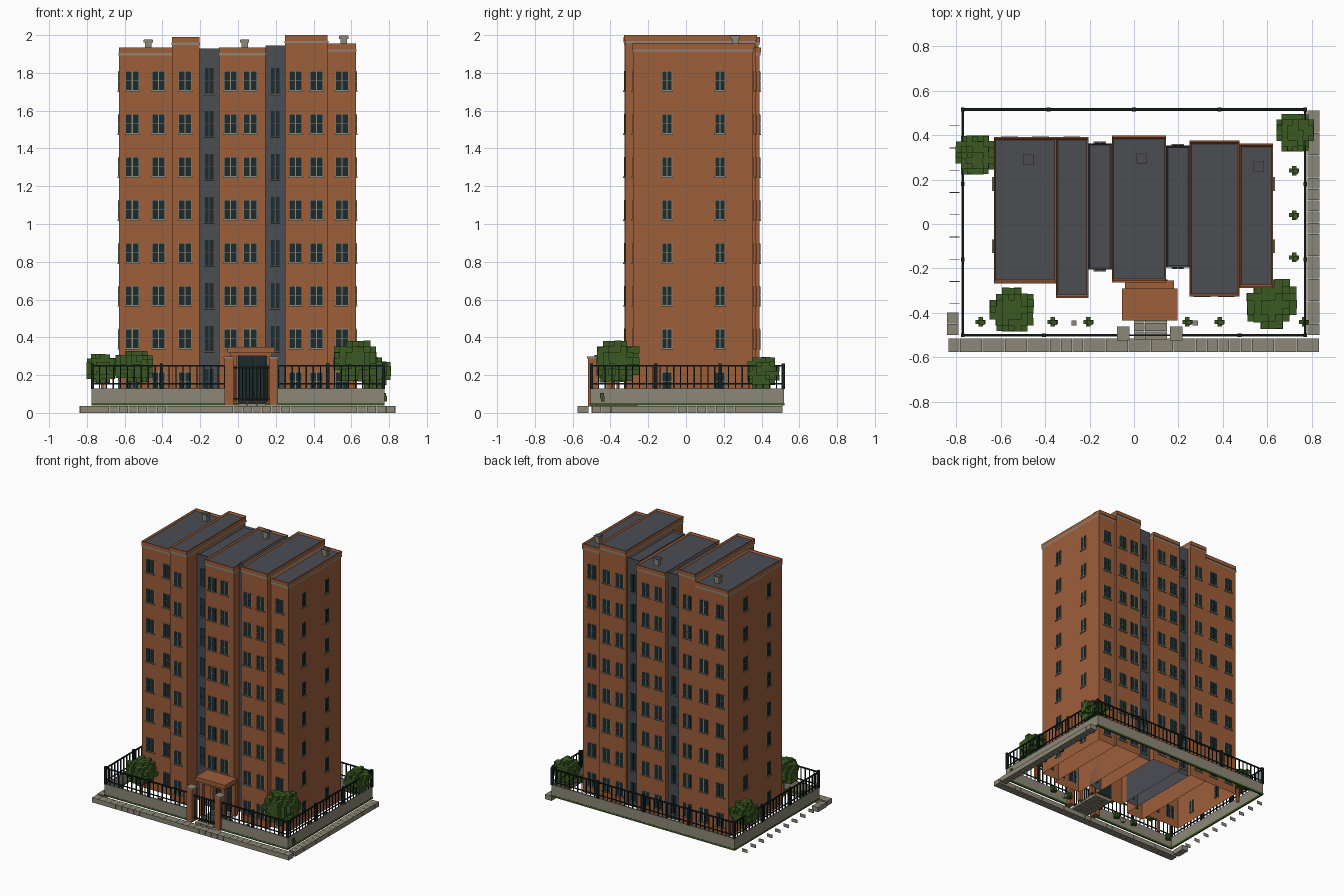
import bpy, bmesh, random
from mathutils import Matrix, Vector

random.seed(4)
cube = bpy.data.objects.get("Cube")
if cube:
    bpy.data.objects.remove(cube, do_unlink=True)


def material(name, *rgb):
    m = bpy.data.materials.new(name)
    m.use_nodes = True
    m.diffuse_color = (*rgb, 1)
    m.node_tree.nodes["Principled BSDF"].inputs["Base Color"].default_value = (*rgb, 1)
    return m


BRICK = material("brick", .34, .112, .042)
SLATE = material("slate", .07, .075, .086)
STONE = material("stone", .265, .245, .185)
GLASS = material("dark_glass", .012, .024, .026)
IRON = material("iron", .008, .014, .016)
LEAF = material("leaf", .042, .102, .016)
GLASS_I, STONE_I = 0, 1


def box(bm, x0, x1, y0, y1, z0, z1, mat=0):
    size = (x1 - x0, y1 - y0, z1 - z0)
    mid = Vector((x0 + x1, y0 + y1, z0 + z1)) / 2
    verts = bmesh.ops.create_cube(bm, size=1, matrix=Matrix.Translation(mid) @ Matrix.Diagonal((*size, 1)))["verts"]
    for f in {f for v in verts for f in v.link_faces}:
        f.material_index = mat
    return verts


def block(bm, x, y, z, sx, sy, sz, mat=0):
    return box(bm, x - sx / 2, x + sx / 2, y - sy / 2, y + sy / 2, z - sz / 2, z + sz / 2, mat)


def finish(name, bm, *mats):
    mesh = bpy.data.meshes.new(name)
    bm.to_mesh(mesh)
    bm.free()
    for m in mats:
        mesh.materials.append(m)
    ob = bpy.data.objects.new(name, mesh)
    bpy.context.scene.collection.objects.link(ob)
    return ob


# Building bays: name, x range, y range, height, wall material, window columns
BASE = .05
BAYS = [
    ("west_wing", -.63, -.35, -.26, .385, 1.935, BRICK, (-.56, -.42)),
    ("west_tower", -.35, -.205, -.325, .385, 1.99, BRICK, (-.28,)),
    ("west_recess", -.205, -.10, -.205, .362, 1.93, SLATE, (-.153,)),
    ("centre_bay", -.10, .145, -.255, .39, 1.935, BRICK, (-.04, .065)),
    ("east_recess", .145, .25, -.195, .352, 1.945, SLATE, (.197,)),
    ("east_tower", .25, .475, -.32, .368, 2.0, BRICK, (.305, .415)),
    ("east_wing", .475, .625, -.28, .355, 1.955, BRICK, (.55,)),
]
ROWS = [.166 + .2275 * i for i in range(8)]


def facade_box(bm, axis, side, plane, u0, u1, d0, d1, z0, z1, mat):
    """Box on a wall: u runs along the wall, d outward from it."""
    a, b = sorted((plane + side * d0, plane + side * d1))
    if axis == "y":
        box(bm, u0, u1, a, b, z0, z1, mat)
    else:
        box(bm, a, b, u0, u1, z0, z1, mat)


def window(bm, axis, side, plane, u, z, w, h, framed=True):
    def put(u0, u1, d0, d1, z0, z1, mat):
        facade_box(bm, axis, side, plane, u + u0, u + u1, d0, d1, z + z0, z + z1, mat)
    if framed:
        put(-w / 2, w / 2, -.002, .002, -h / 2, h / 2, STONE_I)
    t = .003
    for s in (-1, 1):
        for v in (-1, 1):
            u0, u1 = sorted((s * t, s * (w / 2 - t)))
            z0, z1 = sorted((v * .0015, v * (h / 2 - t)))
            put(u0, u1, -.004, .004, z0, z1, GLASS_I)
    put(-w / 2 - .003, w / 2 + .003, 0, .008, -h / 2 - .007, -h / 2, STONE_I)


windows = bmesh.new()
cornice = bmesh.new()
for name, x0, x1, y0, y1, top, wall, columns in BAYS:
    # Hollow shell with a sunken roof behind a low parapet
    bm = bmesh.new()
    box(bm, x0, x1, y0, y1, BASE, top)
    bm.faces.ensure_lookup_table()
    floor = min(bm.faces, key=lambda f: f.calc_center_median().z)
    roof = max(bm.faces, key=lambda f: f.calc_center_median().z)
    bmesh.ops.inset_region(bm, faces=[roof], thickness=.011)
    bmesh.ops.translate(bm, verts=roof.verts, vec=(0, 0, -.012))
    roof.material_index = 1
    bmesh.ops.delete(bm, geom=[floor], context="FACES_ONLY")
    finish(name, bm, wall, SLATE)
    # Windows on front and back
    tall = wall is SLATE
    for u in columns:
        for z in ROWS:
            for side, plane in ((-1, y0), (1, y1)):
                if name == "centre_bay" and side < 0 and z < .3:
                    continue
                window(windows, "y", side, plane, u, z, .05 if tall else .07,
                       .14 if tall else .104, not tall)
    # Cornice strip and brick cap lip
    if not tall:
        box(cornice, x0 - .003, x1 + .003, y0 - .004, y1 + .004, top - .043, top - .03, 0)
        for s, y in ((-1, y0), (1, y1)):
            facade_box(cornice, "y", s, y, x0, x1, 0, .007, top - .028, top, 1)

# Windows on the two end walls
for side, plane in ((-1, -.63), (1, .625)):
    for y in (-.10, .18):
        for z in ROWS:
            window(windows, "x", side, plane, y, z, .055, .104)
finish("windows", windows, GLASS, STONE)

# Hollow out the cornice bands so they do not cover the open shells
caps = [f for f in cornice.faces if f.material_index == 0 and abs(f.normal.z) > .9]
bmesh.ops.delete(cornice, geom=caps, context="FACES_ONLY")
finish("cornices", cornice, STONE, BRICK)

# Roof vents
bm = bmesh.new()
for x, y, z in ((-.475, .29, 1.975), (.035, .295, 1.975), (.56, .26, 1.995)):
    block(bm, x, y, z - .03, .034, .034, .06)
    block(bm, x, y, z - .008, .048, .048, .014)
    block(bm, x, y, z, .044, .044, .004, 1)
finish("roof_vents", bm, STONE, SLATE)

# Entrance: door, porch walls, canopy, steps
bm = bmesh.new()
box(bm, 0, .15, -.263, -.25, .06, .30)
for x in (0, .071, .142):
    box(bm, x, x + .008, -.268, -.26, .06, .30, 1)
finish("entrance_door", bm, GLASS, IRON)
bm = bmesh.new()
box(bm, -.055, .195, -.435, -.29, .318, .35)
box(bm, -.04, .18, -.42, -.255, .30, .318)
for x in (-.035, .15):
    box(bm, x, x + .028, -.42, -.39, BASE, .30)
    box(bm, x, x + .028, -.29, -.255, BASE, .30)
finish("porch", bm, BRICK)
bm = bmesh.new()
for i in range(7):
    for x in (0, .05, .10):
        box(bm, x, x + .048, -.52 + i * .038, -.484 + i * .038, .035, .05 + .002 * i)
finish("entrance_path", bm, STONE)

# Gate pillars and gate
bm = bmesh.new()
for x in (-.048, .19):
    block(bm, x, -.492, .165, .046, .056, .25)
    block(bm, x, -.492, .293, .056, .064, .012, 1)
finish("gate_pillars", bm, BRICK, STONE)
bm = bmesh.new()
for i in range(10):
    block(bm, -.015 + i * .0192, -.5, .155, .006, .006, .19)
for z in (.075, .24):
    box(bm, -.025, .167, -.504, -.496, z - .004, z + .004)
finish("gate", bm, IRON)

# Boundary: grass strip, low wall, iron railing
X, Y0, Y1 = .77, -.5, .515
RUNS = [(-X, Y0, -.07, Y0), (.213, Y0, X, Y0), (-X, Y1, X, Y1), (-X, Y0, -X, Y1), (X, Y0, X, Y1)]
grass, wall, rail = bmesh.new(), bmesh.new(), bmesh.new()
for xa, ya, xb, yb in RUNS:
    def strip(bm, t, z0, z1):
        box(bm, xa - t, xb + t, ya - t, yb + t, z0, z1)
    strip(grass, .006, .038, .052)
    strip(wall, .005, .05, .13)
    strip(rail, .003, .150, .157)
    strip(rail, .004, .245, .254)
    a, b = Vector((xa, ya)), Vector((xb, yb))
    n = round((b - a).length / .036)
    for i in range(n + 1):
        p = a.lerp(b, i / n)
        block(rail, p.x, p.y, .19, .006, .006, .125)
POSTS = [(x, y) for x in (-X, X) for y in (Y0, -.16, .18, Y1)]
POSTS += [(x, Y1) for x in (-.385, 0, .385)] + [(-.405, Y0), (.475, Y0)]
for x, y in POSTS:
    block(rail, x, y, .195, .017, .017, .135)
finish("grass_strip", grass, LEAF)
finish("boundary_wall", wall, STONE)
finish("railing", rail, IRON)

# Pavement slabs
bm = bmesh.new()
for i in range(33):
    x = -.833 + i * .0505
    box(bm, x, x + .049, -.575, -.515, 0, .036)
for i in range(20):
    y = -.498 + i * .0505
    box(bm, .78, .835, y, y + .049, 0, .036)
for y in (-.5, -.448):
    box(bm, -.84, -.79, y, y + .05, 0, .036)
for i in range(9):
    box(bm, -.83, -.785, -.36 + i * .1, -.357 + i * .1, .005, .03)
finish("pavement", bm, STONE)

# Trees: stepped clusters of leaf cubes on short trunks
TREES = [("front_left_tree", -.55, -.385, .245, .088, .075),
         ("front_right_tree", .62, -.36, .275, .10, .10),
         ("back_right_tree", .725, .41, .21, .075, .08),
         ("back_left_tree", -.715, .31, .235, .078, .07)]
for name, x, y, z, r, rz in TREES:
    bm = bmesh.new()
    step = r / 3.2
    for i in range(-3, 4):
        for j in range(-3, 4):
            for k in range(-3, 4):
                d = Vector((i, j, k)).length / 3.4
                if .45 < d < random.uniform(.9, 1.15):
                    s = step * random.uniform(1, 1.25)
                    block(bm, x + i * step, y + j * step, z + k * rz / 3.4, s, s, s)
    block(bm, x, y, (BASE + z) / 2, .018, .018, z - BASE, 1)
    finish(name, bm, LEAF, BRICK)

# Low shrubs and small planters
bm = bmesh.new()
SHRUBS = [(x, -.44) for x in (-.69, -.365, -.205, .24, .385, .765)] + [(.72, y) for y in (.24, .04, -.15)]
for x, y in SHRUBS:
    block(bm, x, y, .075, .046, .018, .03)
    block(bm, x, y, .08, .02, .042, .036)
    block(bm, x + .006, y - .004, .09, .024, .022, .03)
for x in (-.27, .275):
    block(bm, x, -.445, .065, .024, .024, .03, 1)
finish("shrubs_and_planters", bm, LEAF, STONE)
